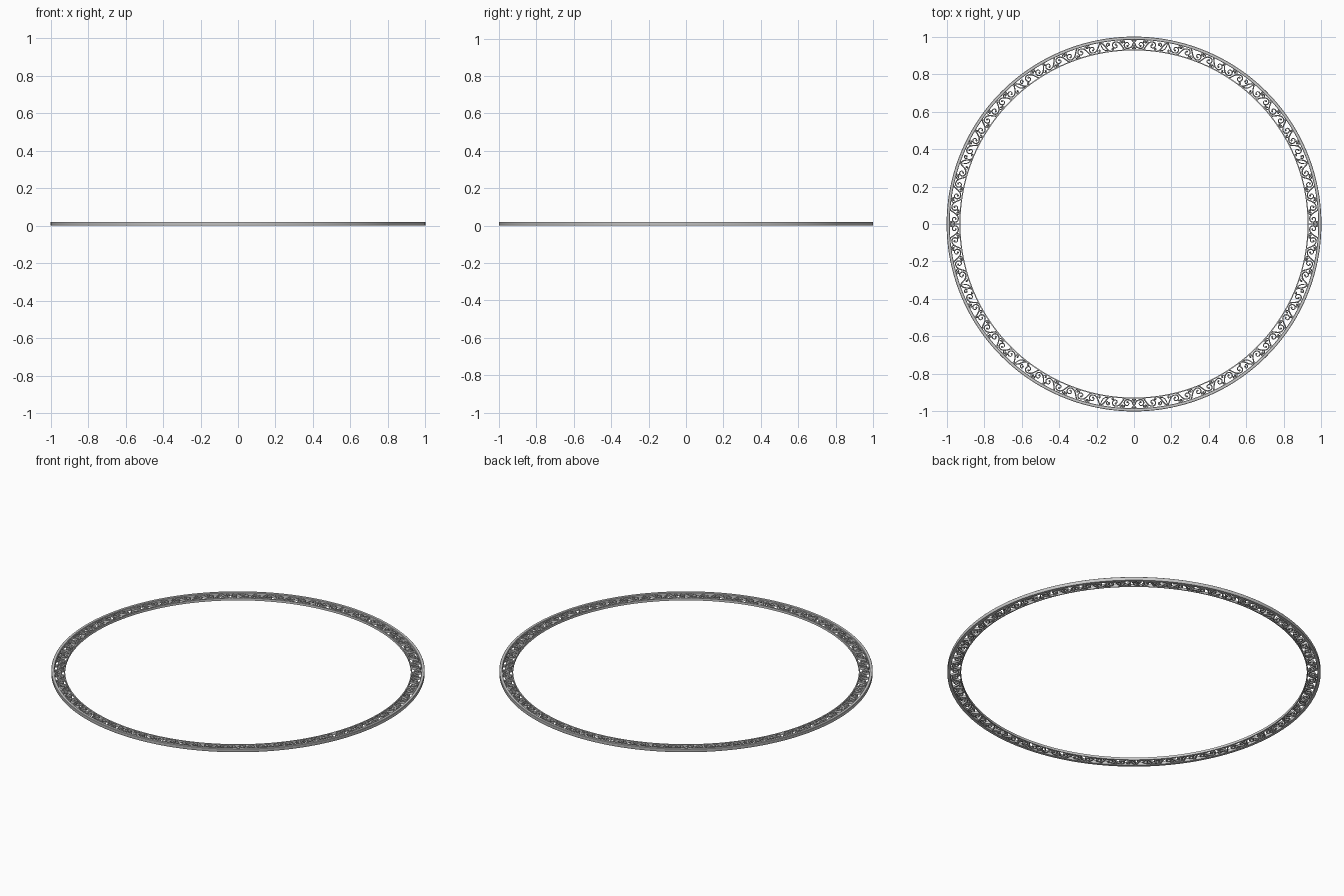
import bpy, bmesh, math
from mathutils import Vector

if "Cube" in bpy.data.objects:
    bpy.data.objects.remove(bpy.data.objects["Cube"])

MID = 0.957          # radius of the middle of the openwork band
UNIT = math.radians(30)


def finish(bm, name):
    bmesh.ops.recalc_face_normals(bm, faces=bm.faces)
    me = bpy.data.meshes.new(name)
    bm.to_mesh(me)
    bm.free()
    ob = bpy.data.objects.new(name, me)
    bpy.context.collection.objects.link(ob)
    bpy.ops.object.select_all(action='DESELECT')
    ob.select_set(True)
    bpy.context.view_layer.objects.active = ob
    bpy.ops.object.shade_smooth_by_angle(angle=math.radians(35))
    return ob


def skin(bm, rings, closed=False):
    n = len(rings)
    for i in range(n if closed else n - 1):
        a, b = rings[i], rings[(i + 1) % n]
        for j in range(len(a)):
            k = (j + 1) % len(a)
            bm.faces.new((a[j], a[k], b[k], b[j]))
    if not closed:
        bm.faces.new(rings[0])
        bm.faces.new(rings[-1])


def lathe(name, profile, n=256):
    bm = bmesh.new()
    rings = []
    for i in range(n):
        a = 2 * math.pi * i / n
        rings.append([bm.verts.new((r * math.cos(a), r * math.sin(a), z)) for r, z in profile])
    skin(bm, rings, True)
    return finish(bm, name)


def ribbon(bm, pts, w0, w1):
    """Sweep a tapered rounded strip along flat points."""
    pts = [Vector(p) for p in pts]
    rings = []
    for i, p in enumerate(pts):
        t = (pts[min(i + 1, len(pts) - 1)] - pts[max(i - 1, 0)]).normalized()
        n = Vector((-t.y, t.x))
        h = (w0 + (w1 - w0) * i / (len(pts) - 1)) / 2
        sec = [(-h, 0.002), (h, 0.002), (h, 0.011), (h * .5, 0.015), (-h * .5, 0.015), (-h, 0.011)]
        rings.append([bm.verts.new((p.x + n.x * o, p.y + n.y * o, z)) for o, z in sec])
    skin(bm, rings)


def bead(bm, c, r):
    rings = []
    for z, f in ((0.002, .8), (0.009, 1), (0.013, .75), (0.0155, .3)):
        rings.append([bm.verts.new((c[0] + r * f * math.cos(k * math.pi / 5),
                                    c[1] + r * f * math.sin(k * math.pi / 5), z)) for k in range(10)])
    skin(bm, rings)


def scroll(bm, c, R, start, turns, d, w=0.007):
    """Spiral that winds inward to a bead."""
    pts = []
    for i in range(19):
        t = i / 18
        a = start + d * turns * 2 * math.pi * t
        r = R * (1 - 0.7 * t)
        pts.append((c[0] + r * math.cos(a), c[1] + r * math.sin(a)))
    ribbon(bm, pts, w, 0.004)
    bead(bm, pts[-1], 0.0055)


def bezier(bm, a, b, c, d, w0=0.007, w1=0.006):
    P = [Vector(q) for q in (a, b, c, d)]
    pts = []
    for i in range(13):
        t = i / 12
        u = 1 - t
        pts.append(P[0] * u**3 + P[1] * 3 * u * u * t + P[2] * 3 * u * t * t + P[3] * t**3)
    ribbon(bm, pts, w0, w1)


def vine_unit(bm):
    """One 30 degree stretch of scrolls: x runs along the band, y outward."""
    L = MID * UNIT
    n = 8
    step = L / n
    for k in range(n):
        s, x0 = (1 if k in (1, 4, 6) else -1), k * step
        if k == 2:
            # slanted leaf between scroll groups
            bezier(bm, (x0 + .002, -.027), (x0 + .03, -.02), (x0 + .018, .01), (x0 + .055, .027), .007, .007)
            bezier(bm, (x0 + .018, -.022), (x0 + .052, -.017), (x0 + .044, .01), (x0 + .055, .027), .006, .004)
            scroll(bm, (x0 + .01, .01), .012, -1.2, .85, 1)
            continue
        cx = x0 + step * .58
        # curved stem, large open scroll and two side curls
        bezier(bm, (x0 - .014, -s * .026), (x0 - .002, -s * .026), (x0 + .004, s * .02), (cx, s * .0195))
        scroll(bm, (cx, 0), .0195, s * math.pi / 2, .95, -s)
        scroll(bm, (x0 + .002, s * .0155), .0105, -s * .9, .75, s, .005)
        scroll(bm, (cx + .017, -s * .018), .009, -s * 2.4, .75, s, .005)


def wrap(bm, start, d):
    for v in bm.verts:
        a = start + d * v.co.x / MID
        r = MID + v.co.y
        v.co.x, v.co.y = r * math.cos(a), r * math.sin(a)


# plain rims
lathe("outer_rim", [(.983, 0), (.999, 0), (1, .002), (1, .018), (.998, .02), (.985, .02), (.983, .018)])
lathe("inner_rim", [(.926, 0), (.932, 0), (.932, .014), (.926, .014)])

# openwork scrolls, mirrored about both axes
for q in range(4):
    start = math.pi / 2 if q < 2 else -math.pi / 2
    d = -1 if q in (0, 3) else 1
    for u in range(3):
        bm = bmesh.new()
        vine_unit(bm)
        wrap(bm, start + d * u * UNIT, d)
        finish(bm, f"scroll_band_{q}_{u}")

# upright stalk and beads at the four axis points
for q in range(4):
    bm = bmesh.new()
    bezier(bm, (0, -.026), (0, -.01), (0, .01), (0, .027), .007, .005)
    for s in (-1, 1):
        bead(bm, (s * .006, .002), .005)
    wrap(bm, q * math.pi / 2, 1)
    finish(bm, f"axis_stalk_{q}")
